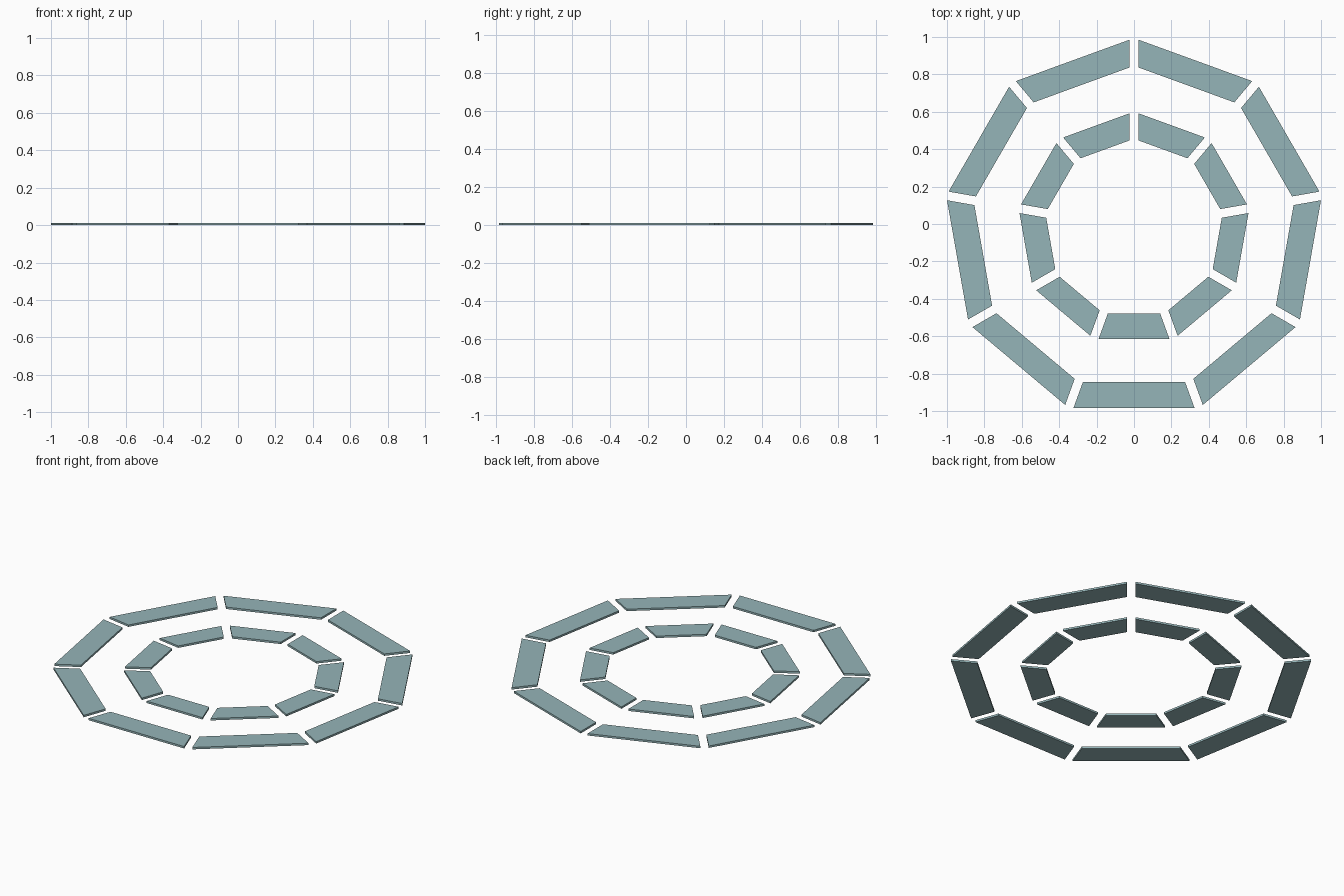
import bpy, bmesh
from math import sin, cos, tan, pi, radians

if "Cube" in bpy.data.objects:
    bpy.data.objects.remove(bpy.data.objects["Cube"])

SIDES = 9
GAP = 0.0235      # half of the parallel gap between neighbours
THICK = 0.012
CENTRE_Y = -0.0255

mat = bpy.data.materials.new("teal")
mat.diffuse_color = (0.3, 0.46, 0.48, 1)
mat.use_nodes = True
mat.node_tree.nodes["Principled BSDF"].inputs["Base Color"].default_value = mat.diffuse_color


def panel_mesh(name, r_out, r_in):
    """Mitred flat bar forming the bottom side of a nine-sided ring."""
    half = pi / SIDES
    bm = bmesh.new()
    corners = []
    for r, s in ((r_out, -1), (r_out, 1), (r_in, 1), (r_in, -1)):
        x = r * sin(half) - GAP / cos(half)
        corners.append(bm.verts.new((s * x, -r * cos(half), 0)))
    base = bm.faces.new(corners)
    ext = bmesh.ops.extrude_face_region(bm, geom=[base])
    top = [v for v in ext["geom"] if isinstance(v, bmesh.types.BMVert)]
    bmesh.ops.translate(bm, verts=top, vec=(0, 0, THICK))
    bmesh.ops.recalc_face_normals(bm, faces=bm.faces)
    mesh = bpy.data.meshes.new(name)
    bm.to_mesh(mesh)
    bm.free()
    mesh.materials.append(mat)
    return mesh


# Two concentric rings of nine panels
for name, r_out, r_in in (("outer_panel", 1.0195, 0.871),
                          ("inner_panel", 0.626, 0.481)):
    mesh = panel_mesh(name, r_out, r_in)
    for i in range(SIDES):
        ob = bpy.data.objects.new(f"{name}_{i + 1}", mesh)
        ob.location = (0, CENTRE_Y, 0)
        ob.rotation_euler[2] = radians(360 / SIDES * i)
        bpy.context.collection.objects.link(ob)
